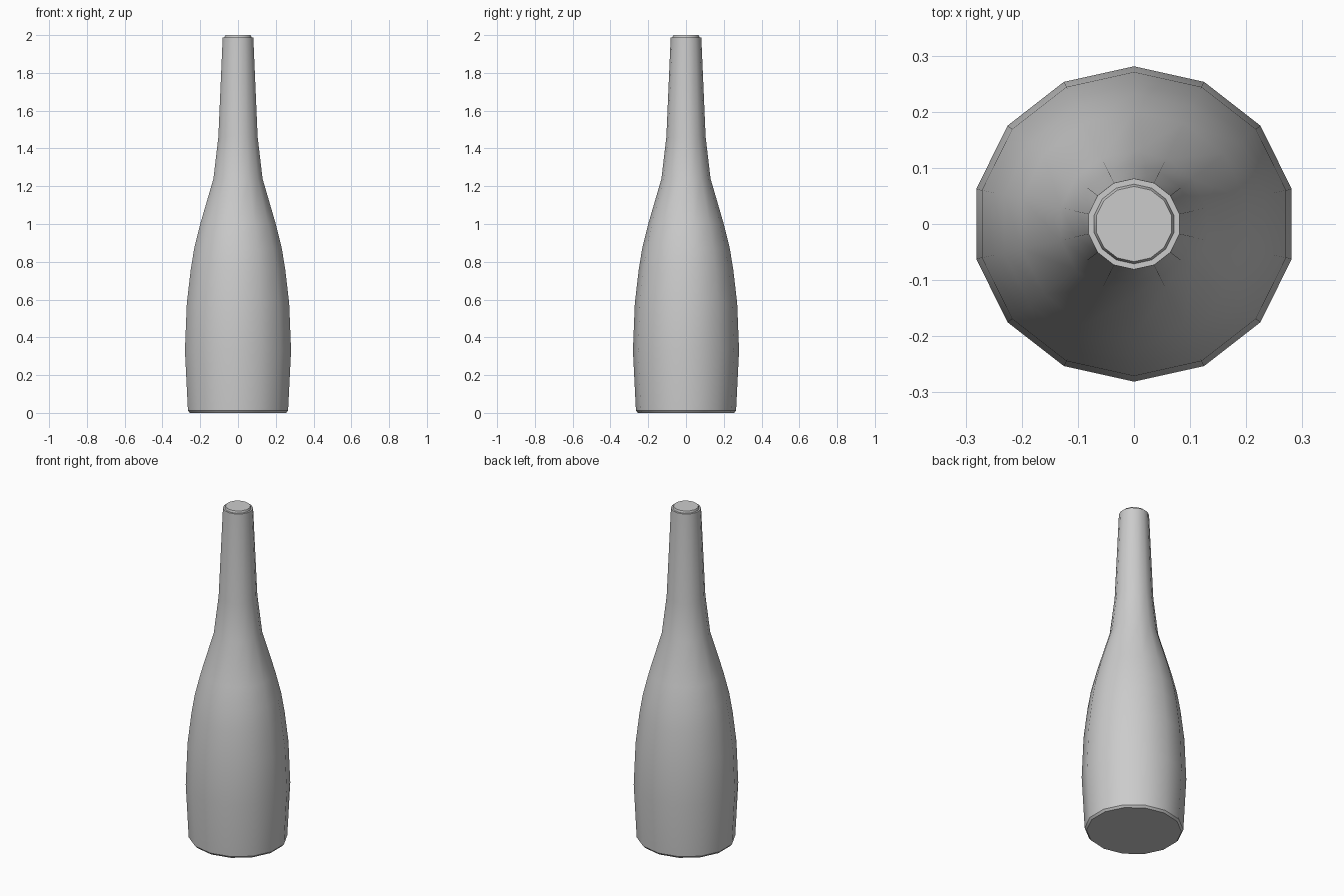
import bpy, bmesh, math

cube = bpy.data.objects.get("Cube")
if cube:
    bpy.data.objects.remove(cube)

SIDES = 14
X_STRETCH = 1 / math.cos(math.pi / SIDES)  # equal width and depth

grey = bpy.data.materials.new("plain_grey")
grey.use_nodes = True
COLOUR = (0.6, 0.6, 0.6, 1)
grey.diffuse_color = COLOUR
grey.node_tree.nodes["Principled BSDF"].inputs["Base Color"].default_value = COLOUR


def lathe(name, profile):
    """Turn (radius, height) points into a closed, faceted solid."""
    bm = bmesh.new()
    rings = []
    for r, z in profile:
        angles = [math.pi / 2 + math.tau * i / SIDES for i in range(SIDES)]
        rings.append([bm.verts.new((r * X_STRETCH * math.cos(a), r * math.sin(a), z))
                      for a in angles])
    for low, high in zip(rings, rings[1:]):
        for i in range(SIDES):
            j = (i + 1) % SIDES
            bm.faces.new((low[i], low[j], high[j], high[i]))
    bm.faces.new(rings[0][::-1])
    bm.faces.new(rings[-1])
    mesh = bpy.data.meshes.new(name)
    bm.to_mesh(mesh)
    bm.free()
    mesh.materials.append(grey)
    obj = bpy.data.objects.new(name, mesh)
    bpy.context.collection.objects.link(obj)
    bpy.ops.object.select_all(action="DESELECT")
    obj.select_set(True)
    bpy.context.view_layer.objects.active = obj
    bpy.ops.object.shade_smooth_by_angle(angle=math.radians(30))
    return obj


# Body: chamfered foot, bulging belly, sloped shoulder and long neck
lathe("bottle_body", [
    (0.255, 0), (0.265, 0.012), (0.281, 0.33), (0.271, 0.58), (0.25, 0.76),
    (0.232, 0.87), (0.2, 1.0), (0.13, 1.24), (0.104, 1.46), (0.081, 1.988),
])

# Stopper: low tapered disc set in the mouth
lathe("stopper", [(0.071, 1.975), (0.071, 1.99), (0.067, 2.0)])
